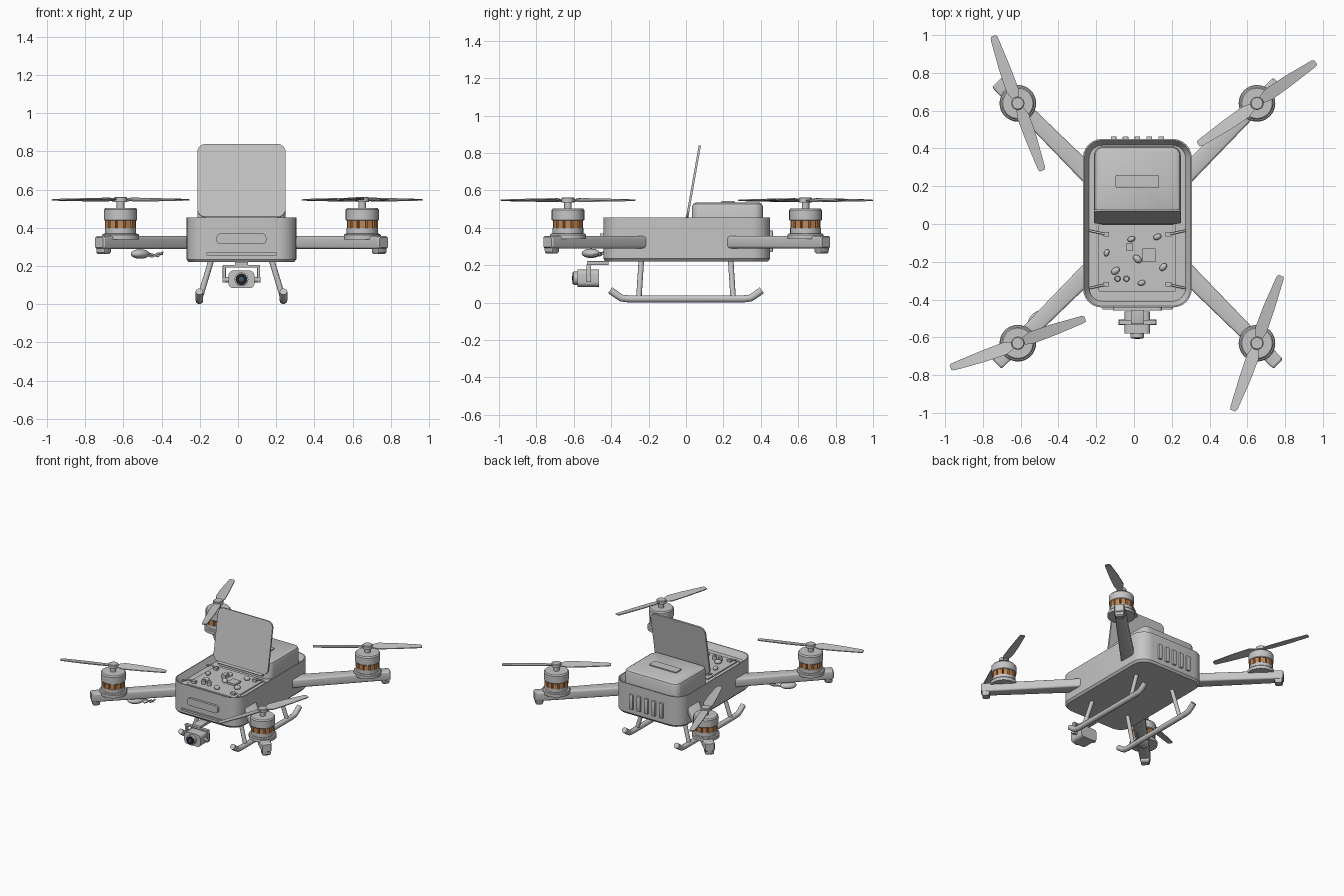
import bpy, bmesh, math, random
from mathutils import Matrix, Vector

if "Cube" in bpy.data.objects:
    bpy.data.objects.remove(bpy.data.objects["Cube"])

random.seed(4)
CX, CY = 0.018, 0.004


def material(name, rgb):
    m = bpy.data.materials.new(name)
    m.diffuse_color = (*rgb, 1)
    m.use_nodes = True
    m.node_tree.nodes["Principled BSDF"].inputs["Base Color"].default_value = m.diffuse_color
    return m


GREY = material("shell_grey", (0.56, 0.56, 0.56))
COPPER = material("copper", (0.55, 0.24, 0.08))
BLACK = material("lens_black", (0.012, 0.013, 0.016))
GLASS = material("lens_glass", (0.05, 0.09, 0.14))


def finish(name, bm, mat, matrix=None, smooth=True):
    bmesh.ops.recalc_face_normals(bm, faces=bm.faces)
    if matrix is not None:
        bm.transform(matrix)
    me = bpy.data.meshes.new(name)
    bm.to_mesh(me)
    bm.free()
    me.materials.append(mat)
    ob = bpy.data.objects.new(name, me)
    bpy.context.collection.objects.link(ob)
    if smooth:
        bpy.ops.object.select_all(action='DESELECT')
        ob.select_set(True)
        bpy.context.view_layer.objects.active = ob
        bpy.ops.object.shade_smooth_by_angle(angle=math.radians(32))
    return ob


def rounded(w, h, r, z, n=6):
    """Rounded rectangle loop centred on the origin at height z."""
    pts = []
    for k, (sx, sy) in enumerate(((1, 1), (-1, 1), (-1, -1), (1, -1))):
        for i in range(n + 1):
            a = math.pi / 2 * (k + i / n)
            pts.append((sx * (w / 2 - r) + r * math.cos(a),
                        sy * (h / 2 - r) + r * math.sin(a), z))
    return pts


def loft(name, loops, mat=GREY, matrix=None):
    """Skin a stack of equal loops and cap both ends."""
    bm = bmesh.new()
    rings = [[bm.verts.new(p) for p in lp] for lp in loops]
    n = len(rings[0])
    for a, b in zip(rings, rings[1:]):
        for i in range(n):
            bm.faces.new((a[i], a[(i + 1) % n], b[(i + 1) % n], b[i]))
    bm.faces.new(rings[0][::-1])
    bm.faces.new(rings[-1])
    return finish(name, bm, mat, matrix)


def plate(name, w, h, r, t, matrix, mat=GREY):
    return loft(name, [rounded(w, h, r, -t / 2), rounded(w, h, r, t / 2)], mat, matrix)


def lathe(name, profile, mat=GREY, matrix=None, n=32):
    return loft(name, [[(r * math.cos(i * math.tau / n), r * math.sin(i * math.tau / n), z)
                        for i in range(n)] for r, z in profile], mat, matrix)


def box(name, size, loc, mat=GREY, bevel=0.0):
    bm = bmesh.new()
    bmesh.ops.create_cube(bm, size=1, matrix=Matrix.Translation(loc) @ Matrix.Diagonal((*size, 1)))
    if bevel:
        bmesh.ops.bevel(bm, geom=bm.edges[:], offset=bevel, segments=2, affect='EDGES', profile=0.5)
    return finish(name, bm, mat)


def tube(name, pts, r, mat=GREY):
    cu = bpy.data.curves.new(name, 'CURVE')
    cu.dimensions = '3D'
    cu.bevel_depth, cu.bevel_resolution, cu.use_fill_caps = r, 3, True
    sp = cu.splines.new('POLY')
    sp.points.add(len(pts) - 1)
    for p, co in zip(sp.points, pts):
        p.co = (*co, 1)
    cu.materials.append(mat)
    ob = bpy.data.objects.new(name, cu)
    bpy.context.collection.objects.link(ob)
    return ob


def at(x, y, z):
    return Matrix.Translation((x, y, z))


STAND = Matrix.Rotation(math.pi / 2, 4, 'X')  # turns a flat plate to face the front

# Body: rounded tub whose rim slopes in to a recessed deck
loft("body", [rounded(0.55, 0.87, 0.09, 0.22), rounded(0.576, 0.892, 0.1, 0.235),
              rounded(0.576, 0.892, 0.1, 0.455), rounded(0.562, 0.878, 0.094, 0.455),
              rounded(0.51, 0.826, 0.07, 0.41)], GREY, at(CX, CY, 0))
# Battery with rounded top, and its latch plate
loft("battery", [rounded(0.46, 0.38, 0.05, 0.40), rounded(0.46, 0.38, 0.05, 0.512),
                 rounded(0.448, 0.368, 0.046, 0.527), rounded(0.42, 0.34, 0.04, 0.535)],
     GREY, at(CX, 0.222, 0))
plate("battery_latch", 0.23, 0.07, 0.008, 0.01, at(CX, 0.225, 0.538))
# Raised lid, leaning back on a hinge
plate("lid", 0.462, 0.39, 0.045, 0.012, at(CX, 0.04, 0.647) @ Matrix.Rotation(math.radians(-10), 4, 'X') @ STAND)
tube("lid_hinge", [(CX - 0.19, 0.004, 0.45), (CX + 0.19, 0.004, 0.45)], 0.01)
# Front badge panel and seam bar, rear vents
plate("front_panel", 0.26, 0.056, 0.02, 0.03, at(CX, -0.444, 0.342) @ STAND)
plate("front_seam", 0.37, 0.014, 0.004, 0.02, at(CX, -0.443, 0.263) @ STAND)
for i in range(5):
    box("rear_vent", (0.03, 0.03, 0.115), (CX + (i - 2) * 0.063, 0.449, 0.327), bevel=0.004)

# Circuit board with chips, capacitors and loose parts
plate("circuit_board", 0.41, 0.36, 0.01, 0.012, at(CX, -0.18, 0.413))
box("chip", (0.07, 0.07, 0.016), (0.08, -0.165, 0.425))
box("chip", (0.037, 0.037, 0.03), (-0.024, -0.122, 0.43))
for x in (-0.087, -0.04):
    lathe("capacitor", [(0.016, 0.415), (0.016, 0.446), (0.012, 0.45)], GREY, at(x, -0.29, 0), 16)
for x, y in ((-0.014, -0.08), (0.124, -0.068), (-0.145, -0.153), (0.018, -0.185),
             (-0.098, -0.248), (0.155, -0.228), (0.04, -0.312)):
    bm = bmesh.new()
    bmesh.ops.create_icosphere(bm, subdivisions=2, radius=1)
    s = random.uniform(0.017, 0.024)
    finish("board_part", bm, GREY, at(x, y, 0.43) @ Matrix.Rotation(random.uniform(0, 3), 4, 'Z')
           @ Matrix.Diagonal((s * 1.15, s * 0.8, 0.018, 1)))
for sx in (-1, 1):
    for y, dy in ((-0.055, 0.02), (-0.32, -0.02)):
        box("wire_terminal", (0.03, 0.024, 0.022), (CX + sx * 0.165, y, 0.427))
        tube("motor_wire", [(CX + sx * 0.165, y, 0.433), (CX + sx * 0.21, y + dy * 0.5, 0.437),
                            (CX + sx * 0.255, y + dy, 0.42)], 0.006)

# Arms, motors and propellers: (x side, y side, propeller angle)
for sx, sy, ang in ((-1, -1, 20), (1, -1, 70.5), (1, 1, 35), (-1, 1, 110)):
    out = Vector((sx, sy, 0)).normalized()
    up = Vector((0, 0, 1))
    perp = up.cross(out)
    m = Matrix((perp, up, out)).transposed().to_4x4()
    m.translation = (CX, CY, 0.323)
    loft("arm", [rounded(0.1, 0.066, 0.014, 0.3, 3), rounded(0.072, 0.066, 0.01, 1.045, 3),
                 rounded(0.06, 0.054, 0.006, 1.054, 3)], GREY, m)
    m2 = m.copy()
    m2.translation = (CX + out.x * 1.02, CY + out.y * 1.02, 0)
    loft("arm_foot", [[(x, y, z) for x, z, y in rounded(w, d, 0.006, h, 2)]
                      for w, d, h in ((0.05, 0.04, 0.262), (0.06, 0.052, 0.27), (0.064, 0.056, 0.3))],
         GREY, m2)
    p = at(CX + sx * 0.633, CY + sy * 0.635, 0)
    lathe("motor_mount", [(0.097, 0.34), (0.097, 0.362), (0.092, 0.368), (0.082, 0.37),
                          (0.082, 0.398), (0.066, 0.398), (0.066, 0.44)], GREY, p)
    lathe("motor_bell", [(0.084, 0.438), (0.087, 0.442), (0.087, 0.495), (0.08, 0.504)], GREY, p)
    lathe("motor_shaft", [(0.02, 0.5), (0.02, 0.535), (0.035, 0.536), (0.035, 0.558),
                          (0.03, 0.562)], GREY, p, 20)
    # Ring of copper windings
    bm = bmesh.new()
    for i in range(12):
        bmesh.ops.create_cube(bm, size=1, matrix=Matrix.Rotation(i * math.tau / 12, 4, 'Z')
                              @ at(0.068, 0, 0.419) @ Matrix.Diagonal((0.026, 0.032, 0.041, 1)))
    finish("motor_coils", bm, COPPER, p, False)
    # Two twisted, tapering blades: radius, leading edge, trailing edge, tilt
    for k in (0, 180):
        rows = []
        for r, a, b, t in ((0.02, 0.016, -0.016, 4), (0.075, 0.036, -0.03, 13), (0.2, 0.033, -0.028, 10),
                           (0.365, 0.02, -0.02, 5), (0.379, 0.013, -0.015, 4)):
            k2 = math.tan(math.radians(t))
            rows.append([(r, a, a * k2 - 0.003), (r, a, a * k2 + 0.003),
                         (r, b, b * k2 + 0.003), (r, b, b * k2 - 0.003)])
        loft("propeller_blade", rows, GREY, p @ at(0, 0, 0.547)
             @ Matrix.Rotation(math.radians(ang + k), 4, 'Z'))

# Pod with frayed wires slung under the front left arm
bm = bmesh.new()
bmesh.ops.create_icosphere(bm, subdivisions=3, radius=1)
finish("arm_pod", bm, GREY, at(-0.512, -0.508, 0.263) @ Matrix.Rotation(math.radians(45), 4, 'Z')
       @ Matrix.Diagonal((0.058, 0.04, 0.025, 1)))
for j in (-1, 1):
    tube("pod_wire", [(-0.48, -0.48 + j * 0.01, 0.262), (-0.45, -0.47 + j * 0.016, 0.255 + j * 0.006),
                      (-0.42, -0.455 - j * 0.006, 0.258 - j * 0.007),
                      (-0.395, -0.45 + j * 0.014, 0.268 + j * 0.004)], 0.006)

# Landing gear: skids with upturned ends, on splayed struts
for s in (-1, 1):
    x = CX + s * 0.22
    tube("skid", [(x, -0.405, 0.066), (x, -0.37, 0.04), (x, -0.345, 0.024), (x, -0.31, 0.02),
                  (x, 0.31, 0.02), (x, 0.345, 0.024), (x, 0.37, 0.04), (x, 0.405, 0.066)], 0.02)
    for t in (-1, 1):
        tube("skid_strut", [(CX + s * 0.155, t * 0.238, 0.24), (x, t * 0.252, 0.025)], 0.015)

# Camera mount, yoke, housing and lens
box("camera_mount", (0.07, 0.115, 0.02), (CX, -0.472, 0.211), bevel=0.003)
box("yoke_bar", (0.195, 0.024, 0.012), (CX, -0.52, 0.198))
for s in (-1, 1):
    box("yoke_arm", (0.016, 0.024, 0.09), (CX + s * 0.09, -0.52, 0.158), bevel=0.003)
    tube("yoke_pivot", [(CX + s * 0.06, -0.52, 0.128), (CX + s * 0.1, -0.52, 0.128)], 0.014)
plate("camera_housing", 0.136, 0.092, 0.026, 0.115, at(CX, -0.522, 0.13) @ STAND)
lathe("lens_barrel", [(0.036, 0), (0.036, 0.026), (0.03, 0.028)], GREY, at(CX, -0.575, 0.13) @ STAND)
lathe("lens_ring", [(0.03, 0), (0.03, 0.007)], BLACK, at(CX, -0.599, 0.13) @ STAND)
lathe("lens_glass", [(0.013, 0), (0.013, 0.003), (0.007, 0.005)], GLASS, at(CX, -0.605, 0.13) @ STAND, 20)
